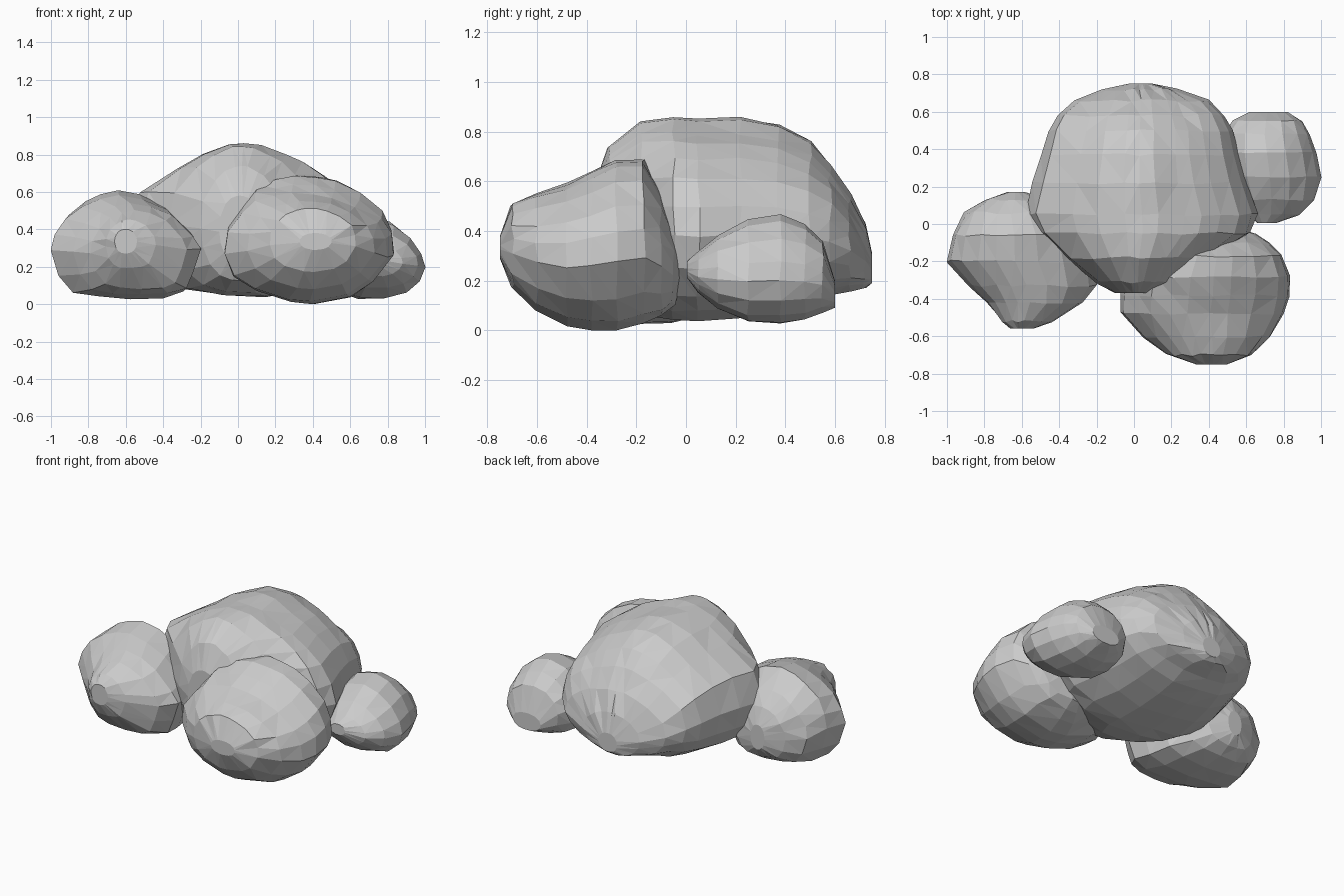
import bpy, bmesh, random, math


def boulder(name, outline, slices, seed, rough=0.008):
    """Loft the front outline (x, z) through slices of (y, x_min, x_max, z_min, z_max)."""
    rng = random.Random(seed)
    xs = [p[0] for p in outline]
    zs = [p[1] for p in outline]
    unit = [(2 * (x - min(xs)) / (max(xs) - min(xs)) - 1,
             2 * (z - min(zs)) / (max(zs) - min(zs)) - 1) for x, z in outline]
    # Rounded version of the outline, used towards both ends
    soft = []
    for u, v in unit:
        a = math.atan2(v, u)
        r = (abs(math.cos(a)) ** 2.2 + abs(math.sin(a)) ** 2.2) ** (-1 / 2.2)
        soft.append((r * math.cos(a), r * math.sin(a)))
    bm = bmesh.new()
    rings = []
    last = len(slices) - 1
    for i, (y, x0, x1, z0, z1) in enumerate(slices):
        r = rough if 0 < i < last else 0
        w = abs(2 * i / last - 1) ** 2
        ring = []
        for (u, v), (su, sv) in zip(unit, soft):
            u, v = u + (su - u) * w, v + (sv - v) * w
            ring.append(bm.verts.new((
                (x0 + x1) / 2 + u * (x1 - x0) / 2 + rng.uniform(-r, r) / 2,
                y + rng.uniform(-r, r),
                max(0, (z0 + z1) / 2 + v * (z1 - z0) / 2 + rng.uniform(-r, r) / 2))))
        rings.append(ring)
    n = len(unit)
    for a, b in zip(rings, rings[1:]):
        for i in range(n):
            j = (i + 1) % n
            bm.faces.new((a[i], a[j], b[j], b[i]))
    bm.faces.new(rings[0][::-1])
    bm.faces.new(rings[-1])
    bmesh.ops.triangulate(bm, faces=bm.faces[:])
    bmesh.ops.recalc_face_normals(bm, faces=bm.faces[:])
    mesh = bpy.data.meshes.new(name)
    bm.to_mesh(mesh)
    bm.free()
    ob = bpy.data.objects.new(name, mesh)
    bpy.context.collection.objects.link(ob)
    return ob


# Large boulder at the back, with a ridge along y
boulder("large_boulder",
        [(.04, .86), (.13, .85), (.27, .79), (.36, .755), (.46, .69), (.57, .61),
         (.64, .5), (.67, .38), (.63, .25), (.5, .14), (.35, .08), (.15, .04),
         (-.1, .05), (-.3, .08), (-.45, .16), (-.56, .28), (-.59, .42), (-.53, .6),
         (-.33, .72), (-.2, .80), (-.05, .855)],
        [(-.37, -.1, .12, .22, .58), (-.31, -.2, .24, .12, .74),
         (-.18, -.37, .42, .06, .845), (-.05, -.53, .62, .04, .86),
         (.05, -.58, .66, .04, .855), (.22, -.54, .60, .05, .86),
         (.37, -.50, .56, .07, .83), (.50, -.46, .53, .1, .76),
         (.58, -.41, .48, .14, .67), (.66, -.32, .40, .16, .55),
         (.72, -.17, .23, .17, .43), (.75, -.03, .1, .19, .31)], 1)

# Front right boulder, rounded to the front and steep at the back
boulder("front_boulder",
        [(.3, .69), (.42, .68), (.52, .66), (.65, .6), (.77, .5), (.82, .4), (.83, .28),
         (.72, .13), (.6, .04), (.4, 0), (.28, .01), (.1, .08), (-.02, .16),
         (-.07, .3), (-.05, .44), (.03, .56), (.1, .64), (.2, .67)],
        [(-.75, .33, .5, .29, .38), (-.70, .17, .63, .17, .51),
         (-.60, .05, .73, .08, .55), (-.48, -.07, .80, .02, .595),
         (-.38, -.075, .83, 0, .64), (-.28, -.06, .83, 0, .685),
         (-.17, .02, .79, .03, .685), (-.10, .12, .72, .06, .55),
         (-.05, .2, .65, .1, .4), (-.02, .33, .55, .2, .33)], 2)

# Left boulder, crest towards the back
boulder("left_boulder",
        [(-.64, .61), (-.74, .59), (-.83, .55), (-.92, .48), (-.98, .39), (-1, .3),
         (-.96, .16), (-.88, .06), (-.75, .04), (-.58, .03), (-.4, .035), (-.29, .07),
         (-.25, .18), (-.2, .32), (-.25, .4), (-.38, .53), (-.51, .59)],
        [(-.56, -.66, -.54, .27, .4), (-.52, -.71, -.44, .19, .45),
         (-.42, -.79, -.27, .08, .50), (-.33, -.88, -.2, .05, .54),
         (-.20, -1, -.2, .03, .58), (-.06, -.97, -.24, .03, .61),
         (.06, -.91, -.34, .06, .50), (.13, -.80, -.44, .1, .42),
         (.17, -.68, -.58, .16, .32)], 3)

# Small boulder at the right, tapering to the front
boulder("small_boulder",
        [(.72, .47), (.83, .44), (.92, .37), (.98, .28), (1, .2), (.97, .12),
         (.9, .06), (.8, .03), (.65, .03), (.53, .07), (.48, .15), (.47, .26),
         (.51, .36), (.6, .44)],
        [(.005, .66, .76, .21, .28), (.05, .6, .88, .15, .32),
         (.13, .53, .965, .09, .385), (.25, .48, 1, .035, .45),
         (.38, .47, .975, .03, .47), (.48, .48, .94, .045, .43),
         (.55, .53, .9, .07, .36), (.6, .62, .82, .09, .2)], 4, 0.005)
